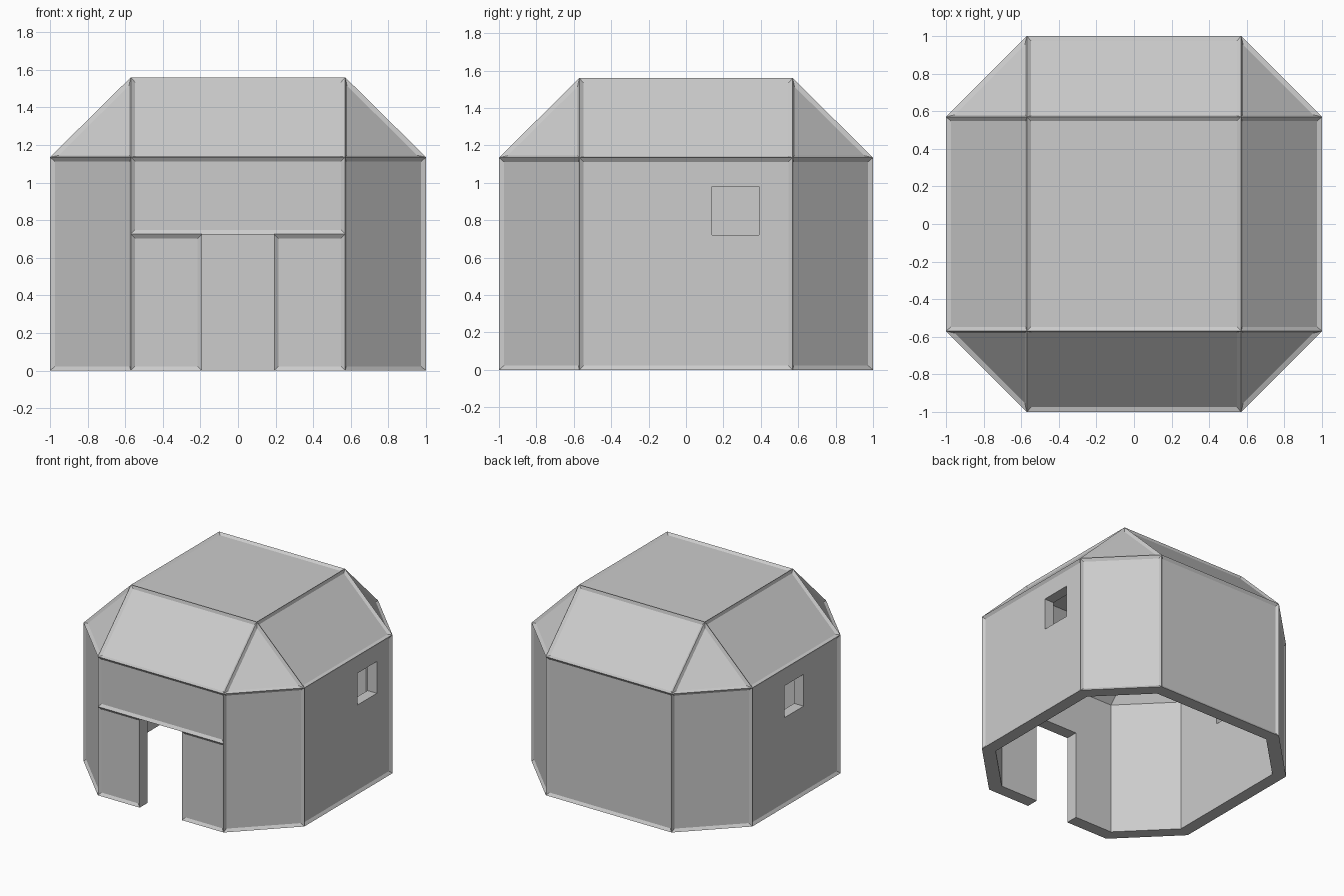
import bpy, bmesh
from mathutils import Vector

if "Cube" in bpy.data.objects:
    bpy.data.objects.remove(bpy.data.objects["Cube"], do_unlink=True)

grey = bpy.data.materials.new("light_grey")
grey.use_nodes = True
colour = (0.604, 0.604, 0.604, 1)
grey.diffuse_color = colour
grey.node_tree.nodes["Principled BSDF"].inputs["Base Color"].default_value = colour


def make_object(name, bm):
    bmesh.ops.recalc_face_normals(bm, faces=bm.faces)
    mesh = bpy.data.meshes.new(name)
    bm.to_mesh(mesh)
    bm.free()
    mesh.materials.append(grey)
    obj = bpy.data.objects.new(name, mesh)
    bpy.context.collection.objects.link(obj)
    return obj


def faceted_hull(half, flat, base, eaves, top):
    """Eight-sided walls under a chamfered roof."""
    bm = bmesh.new()
    for sx in (-1, 1):
        for sy in (-1, 1):
            for z in (base, eaves):
                bm.verts.new((sx * half, sy * flat, z))
                bm.verts.new((sx * flat, sy * half, z))
            bm.verts.new((sx * flat, sy * flat, top))
    bmesh.ops.convex_hull(bm, input=bm.verts)
    bmesh.ops.dissolve_limit(bm, angle_limit=0.05, verts=bm.verts, edges=bm.edges)
    bmesh.ops.recalc_face_normals(bm, faces=bm.faces)
    return bm


def box(name, low, high):
    bm = bmesh.new()
    bmesh.ops.create_cube(bm, size=1)
    low, high = Vector(low), Vector(high)
    for v in bm.verts:
        v.co = (low + high) / 2 + v.co * (high - low)
    return make_object(name, bm)


def front_faces(bm):
    return [f for f in bm.faces if f.normal.y < -0.9]


def split(bm, faces, point, normal):
    geom = set(faces)
    for f in faces:
        geom.update(f.edges, f.verts)
    bmesh.ops.bisect_plane(bm, geom=list(geom), plane_co=point, plane_no=normal)
    bm.normal_update()


# Outer shell, with the front divided around the doorway
DOOR_X, DOOR_Z = 0.192, 0.726
bm = faceted_hull(1, 0.57, 0, 1.135, 1.56)
bm.normal_update()
split(bm, front_faces(bm), (0, 0, DOOR_Z), (0, 0, 1))
for side in (-1, 1):
    lower = [f for f in front_faces(bm) if f.calc_center_median().z < DOOR_Z]
    split(bm, lower, (side * DOOR_X, 0, 0), (1, 0, 0))


# Recess every panel, leaving ridges along the edges
def is_doorway(f):
    c = f.calc_center_bounds()
    return f.normal.y < -0.9 and abs(c.x) < DOOR_X and c.z < DOOR_Z


panels = [f for f in bm.faces if f.normal.z > -0.5 and not is_doorway(f)]
bmesh.ops.inset_individual(bm, faces=panels, thickness=0.023, depth=-0.015,
                           use_even_offset=True)
house = make_object("house_shell", bm)

# Hollow interior, doorway and two windows
cutters = [
    make_object("interior_cutter", faceted_hull(0.9, 0.53, -0.1, 1.09, 1.46)),
    box("door_cutter", (-DOOR_X + 0.001, -1.2, -0.2), (DOOR_X - 0.001, -0.8, DOOR_Z - 0.001)),
    box("left_window_cutter", (0.8, 0.14, 0.72), (1.2, 0.39, 0.98)),
    box("right_window_cutter", (-1.2, -0.115, 0.72), (-0.8, 0.135, 0.98)),
]
bpy.context.view_layer.objects.active = house
for cutter in cutters:
    cutter.hide_render = True
    mod = house.modifiers.new(cutter.name, "BOOLEAN")
    mod.operation = "DIFFERENCE"
    mod.solver = "EXACT"
    mod.object = cutter
    bpy.ops.object.modifier_apply(modifier=mod.name)
    bpy.data.objects.remove(cutter, do_unlink=True)
